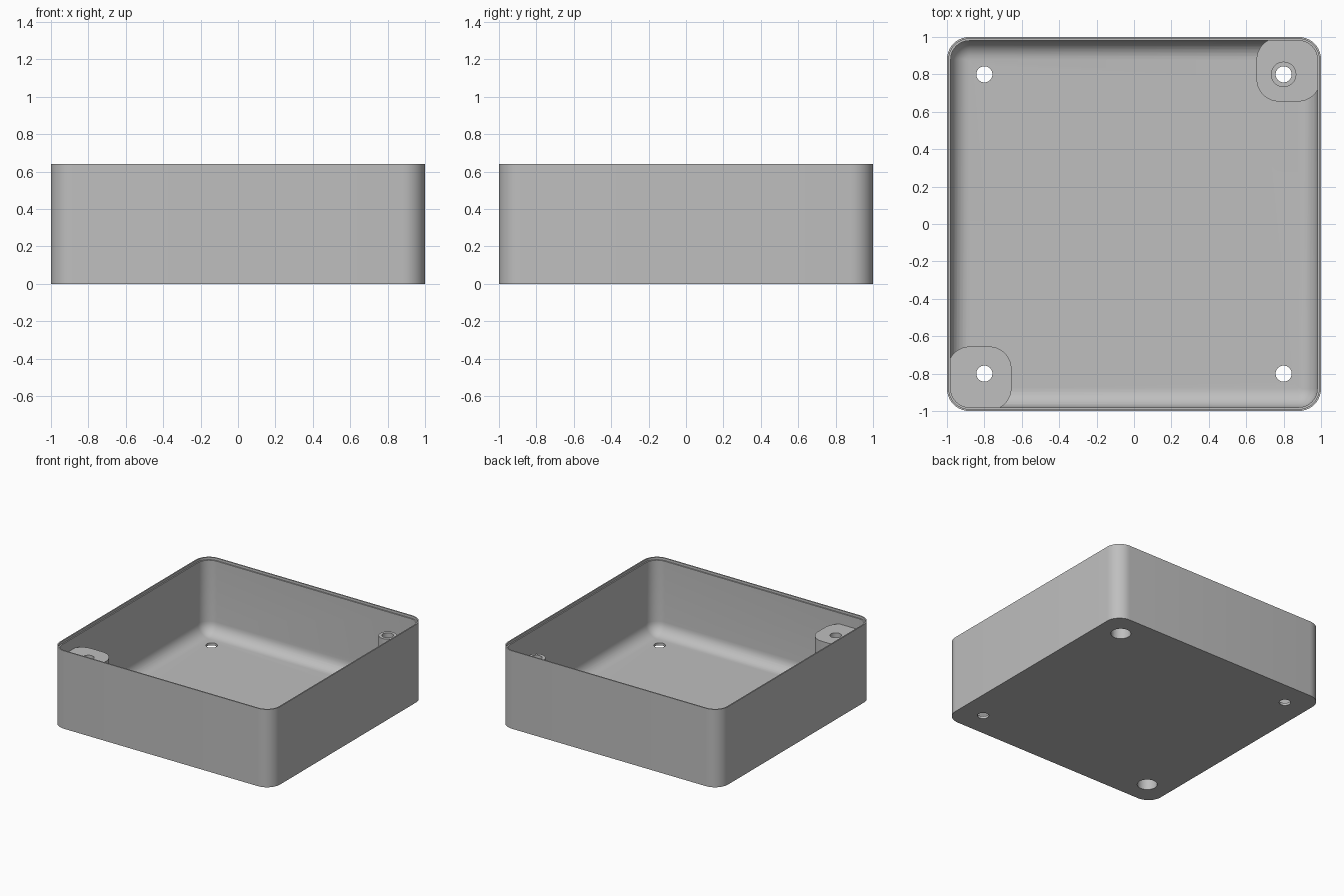
import bpy, bmesh, math

old = bpy.data.objects.get("Cube")
if old:
    bpy.data.objects.remove(old, do_unlink=True)

grey = bpy.data.materials.new("plain grey")
grey.use_nodes = True
colour = (0.52, 0.52, 0.52, 1)
grey.diffuse_color = colour
grey.node_tree.nodes["Principled BSDF"].inputs["Base Color"].default_value = colour

HEIGHT, FLOOR, WALL, CORNER, FILLET = 0.64, 0.02, 0.02, 0.12, 0.1
HOLE = 0.043
SPOT = 0.8


def rounded_square(half, radius, centre=0.0, steps=10):
    """Outline points of a square with rounded corners."""
    points = []
    for quarter in range(4):
        mid = math.pi / 4 + quarter * math.pi / 2
        cx = math.copysign(half - radius, math.cos(mid))
        cy = math.copysign(half - radius, math.sin(mid))
        for i in range(steps + 1):
            a = (quarter + i / steps) * math.pi / 2
            points.append((centre + cx + radius * math.cos(a),
                           centre + cy + radius * math.sin(a)))
    return points


def loft(name, sections):
    """Skin a stack of (outline, z) sections and cap both ends."""
    bm = bmesh.new()
    rings = [[bm.verts.new((x, y, z)) for x, y in outline] for outline, z in sections]
    for low, high in zip(rings, rings[1:]):
        for i in range(len(low)):
            j = (i + 1) % len(low)
            bm.faces.new((low[i], low[j], high[j], high[i]))
    bm.faces.new(rings[0][::-1])
    bm.faces.new(rings[-1])
    bmesh.ops.recalc_face_normals(bm, faces=bm.faces)
    mesh = bpy.data.meshes.new(name)
    bm.to_mesh(mesh)
    bm.free()
    obj = bpy.data.objects.new(name, mesh)
    bpy.context.collection.objects.link(obj)
    mesh.materials.append(grey)
    return obj


def cylinder(name, x, y, radius, bottom, top):
    ring = [(x + radius * math.cos(a), y + radius * math.sin(a))
            for a in (i * math.tau / 32 for i in range(32))]
    return loft(name, [(ring, bottom), (ring, top)])


def combine(target, tool, operation):
    """Apply a boolean and discard the tool object."""
    tool.hide_render = True
    mod = target.modifiers.new("combine", 'BOOLEAN')
    mod.operation = operation
    mod.solver = 'EXACT'
    mod.object = tool
    bpy.context.view_layer.objects.active = target
    bpy.ops.object.modifier_apply(modifier=mod.name)
    bpy.data.objects.remove(tool, do_unlink=True)


# Thin-walled tray: outside, stepped rim, inner wall, curved fillet, floor
def inset(amount):
    return rounded_square(1 - amount, CORNER - amount)


sections = [(inset(0), 0), (inset(0), HEIGHT), (inset(WALL / 2), HEIGHT),
            (inset(WALL / 2), HEIGHT - 0.02), (inset(WALL), HEIGHT - 0.02)]
for i in range(9):
    a = i / 8 * math.pi / 2
    outline = rounded_square(1 - WALL - FILLET * (1 - math.cos(a)),
                             max(CORNER - WALL - FILLET * (1 - math.cos(a)), 0.01))
    sections.append((outline, FLOOR + FILLET * (1 - math.sin(a))))
tray = loft("open_tray", sections)

# Corner bosses: a tall block, and a low block carrying a round post
for name, side, top in (("tall_boss", -1, 0.53), ("low_boss", 1, 0.16)):
    outline = rounded_square(0.171, CORNER, side * 0.826)
    combine(tray, loft(name, [(outline, 0.01), (outline, top)]), 'UNION')
combine(tray, cylinder("post", SPOT, SPOT, 0.068, 0.1, 0.53), 'UNION')

# Screw holes in every corner, with wider bores under the bosses
for sx in (-1, 1):
    for sy in (-1, 1):
        combine(tray, cylinder("hole", sx * SPOT, sy * SPOT, HOLE, -0.1, 0.8), 'DIFFERENCE')
        if sx == sy:
            combine(tray, cylinder("bore", sx * SPOT, sy * SPOT, 0.075, -0.1, 0.1), 'DIFFERENCE')

# Smooth curved surfaces, crisp edges
bpy.ops.object.select_all(action='DESELECT')
tray.select_set(True)
bpy.context.view_layer.objects.active = tray
bpy.ops.object.shade_smooth_by_angle(angle=math.radians(30))
